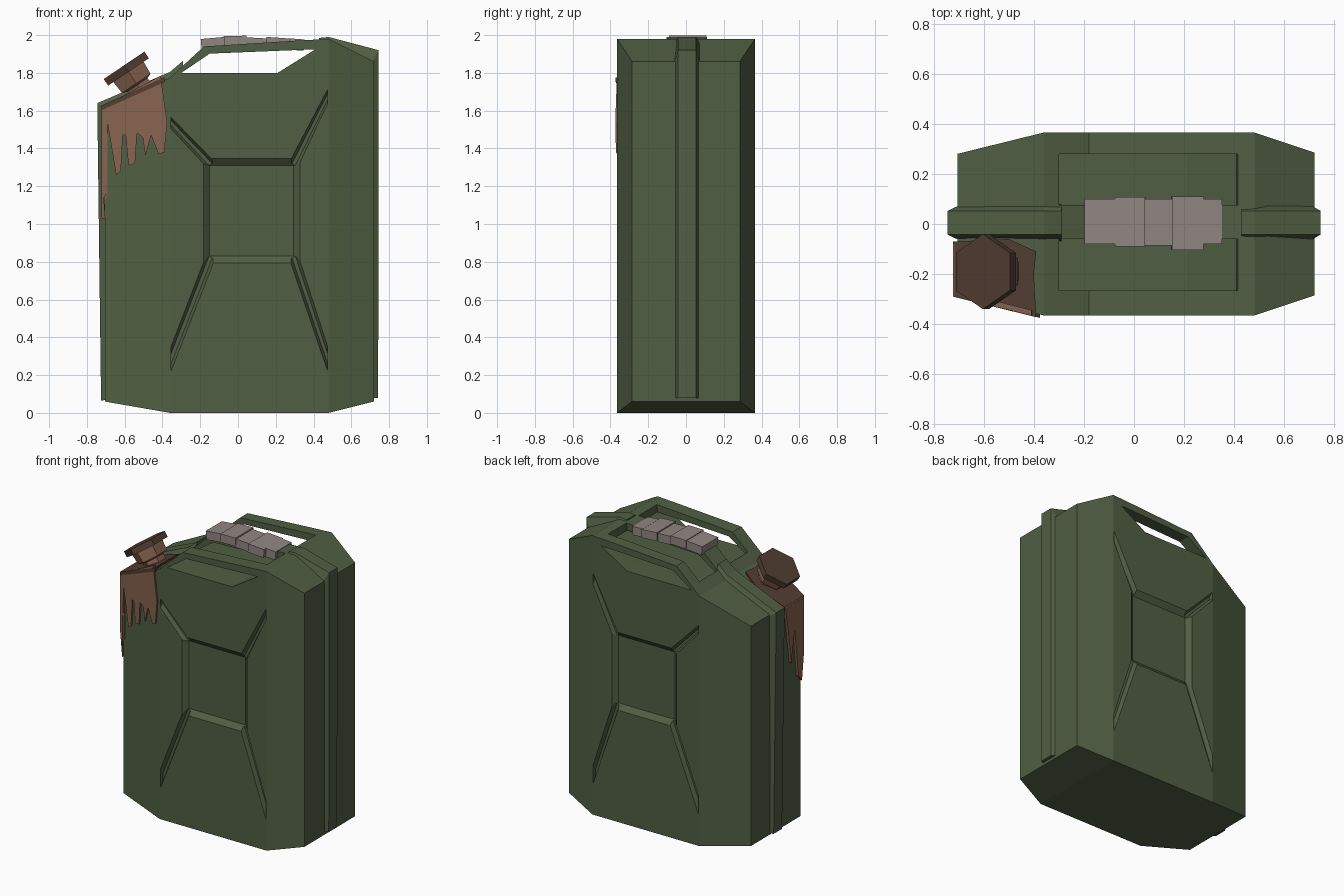
import bpy, bmesh, math
from mathutils import Matrix, Vector

if "Cube" in bpy.data.objects:
    bpy.data.objects.remove(bpy.data.objects["Cube"])


def material(name, rgb):
    m = bpy.data.materials.new(name)
    m.diffuse_color = (*rgb, 1)
    m.use_nodes = True
    m.node_tree.nodes["Principled BSDF"].inputs["Base Color"].default_value = m.diffuse_color
    return m


GREEN = material("olive green", (0.082, 0.114, 0.056))
GREY = material("cloth grey", (0.28, 0.24, 0.225))
RUST = material("rust brown", (0.24, 0.125, 0.077))
DARK = material("dark brown", (0.085, 0.047, 0.032))


def loft(name, loops, mat=None):
    """Closed solid through equal-length loops of 3D points."""
    bm = bmesh.new()
    rings = [[bm.verts.new(p) for p in loop] for loop in loops]
    n = len(rings[0])
    for a, b in zip(rings, rings[1:]):
        for i in range(n):
            j = (i + 1) % n
            bm.faces.new((a[i], a[j], b[j], b[i]))
    bm.faces.new(rings[0])
    bm.faces.new(rings[-1])
    bmesh.ops.recalc_face_normals(bm, faces=bm.faces)
    me = bpy.data.meshes.new(name)
    bm.to_mesh(me)
    bm.free()
    ob = bpy.data.objects.new(name, me)
    bpy.context.collection.objects.link(ob)
    if mat:
        me.materials.append(mat)
    return ob


def along_y(pts, y):
    return [(x, y, z) for x, z in pts]


def cut(target, cutter):
    mod = target.modifiers.new("cut", "BOOLEAN")
    mod.operation = "DIFFERENCE"
    mod.solver = "EXACT"
    mod.object = cutter
    bpy.context.view_layer.objects.active = target
    bpy.ops.object.modifier_apply(modifier=mod.name)
    bpy.data.objects.remove(cutter)


# Can body: rectangular sections (x, half depth, bottom, top) lofted along x
sections = [(-0.705, 0.28, 0.06, 1.62), (-0.36, 0.365, 0, 1.775), (-0.18, 0.365, 0, 1.94),
            (0.30, 0.365, 0, 1.97), (0.48, 0.365, 0, 1.98), (0.72, 0.285, 0.06, 1.86)]
body = loft("can_body", [[(x, -d, b), (x, d, b), (x, d, t), (x, -d, t)]
                         for x, d, b, t in sections], GREEN)

# Handle opening right through, and two slots that leave three handle bars
hole = [(-0.30, 1.80), (0.21, 1.80), (0.41, 1.925), (-0.15, 1.902)]
cut(body, loft("hole_cutter", [along_y(hole, -0.6), along_y(hole, 0.6)]))
slot = [(-0.30, 1.80), (0.21, 1.80), (0.41, 1.925), (0.425, 2.1), (-0.30, 2.1)]
for y0, y1 in ((-0.265, -0.06), (0.075, 0.28)):
    cut(body, loft("slot_cutter", [along_y(slot, y0), along_y(slot, y1)]))

# Pressed square and four pressed arms on the front and back
square_out = [(-0.19, 0.785), (0.335, 0.785), (0.335, 1.355), (-0.19, 1.355)]
square_in = [(-0.15, 0.83), (0.295, 0.83), (0.295, 1.31), (-0.15, 1.31)]
arms = [[(-0.355, 1.57), (-0.355, 1.50), (-0.17, 1.30), (-0.12, 1.33)],
        [(0.475, 1.72), (0.475, 1.63), (0.32, 1.30), (0.27, 1.33)],
        [(-0.355, 0.36), (-0.355, 0.21), (-0.12, 0.81), (-0.17, 0.84)],
        [(0.475, 0.36), (0.475, 0.21), (0.27, 0.81), (0.32, 0.84)]]


def narrowed(quad, k=0.35):
    p = [Vector(q) for q in quad]
    m0, m1 = (p[0] + p[1]) / 2, (p[2] + p[3]) / 2
    mids = (m0, m0, m1, m1)
    return [tuple(m + (q - m) * k) for q, m in zip(p, mids)]


for s in (-1, 1):
    cut(body, loft("square_cutter", [along_y(square_out, s * 0.372), along_y(square_in, s * 0.335)]))
    for arm in arms:
        cut(body, loft("arm_cutter", [along_y(arm, s * 0.372), along_y(narrowed(arm), s * 0.337)]))


# Bevelled centre seams on both narrow sides, running up onto the top
def seam(name, outer, inner):
    loft(name, [[(xi, -0.068, zi), (xo, -0.042, zo), (xo, 0.052, zo), (xi, 0.078, zi)]
                for (xo, zo), (xi, zi) in zip(outer, inner)], GREEN)


seam("left_seam", [(-0.725, 0.065), (-0.745, 1.64), (-0.36, 1.805), (-0.29, 1.865)],
     [(-0.69, 0.07), (-0.69, 1.60), (-0.36, 1.76), (-0.29, 1.82)])
seam("right_seam", [(0.742, 0.08), (0.745, 1.92), (0.48, 1.99), (0.43, 1.985)],
     [(0.70, 0.08), (0.70, 1.84), (0.48, 1.96), (0.43, 1.95)])

# Cloth wrapping on the middle handle: x start, x end, y low, y high, z top, tilt
wraps = [(-0.195, -0.065, -0.08, 0.10, 1.985, -5), (-0.075, 0.045, -0.09, 0.108, 1.996, -1),
         (0.04, 0.16, -0.085, 0.10, 1.985, 3), (0.15, 0.275, -0.103, 0.11, 1.986, 4),
         (0.265, 0.35, -0.08, 0.10, 1.98, 4)]
for i, (x0, x1, y0, y1, top, tilt) in enumerate(wraps):
    h = 0.06
    cx, cz = (x0 + x1) / 2, top - h / 2
    box = [(x0 - cx, -h / 2), (x1 - cx, -h / 2), (x1 - cx, h / 2), (x0 - cx, h / 2)]
    w = loft(f"handle_wrap_{i + 1}", [along_y(box, y0), along_y(box, y1)], GREY)
    w.data.transform(Matrix.Translation((cx, 0, cz)) @ Matrix.Rotation(math.radians(tilt), 4, "Y"))

# Tilted hexagonal spout and cap
AXIS = Vector((-0.56, 0, 0.83)).normalized()
SIDE = Vector((AXIS.z, 0, -AXIS.x))
TOP = Vector((-0.603, -0.19, 1.84))


def hexagon(depth, r):
    c = TOP - AXIS * depth
    return [c + SIDE * (r * math.sin(k * math.pi / 3)) + Vector((0, r * math.cos(k * math.pi / 3), 0))
            for k in range(6)]


loft("cap", [hexagon(0, 0.15), hexagon(0.042, 0.15)], DARK)
loft("spout", [hexagon(0.035, 0.112), hexagon(0.115, 0.105), hexagon(0.125, 0.075),
               hexagon(0.22, 0.075)], RUST)

# Spilled rust: front sheet with drips, side sheet and top sheet
drips = [(-0.718, 1.62), (-0.41, 1.785), (-0.375, 1.54), (-0.39, 1.38), (-0.42, 1.37), (-0.46, 1.47),
         (-0.49, 1.36), (-0.505, 1.46), (-0.535, 1.48), (-0.545, 1.32), (-0.58, 1.31), (-0.595, 1.47),
         (-0.61, 1.47), (-0.62, 1.28), (-0.645, 1.26), (-0.67, 1.41), (-0.69, 1.53), (-0.70, 1.30),
         (-0.705, 1.03), (-0.718, 1.2)]
loft("front_spill", [[(x, -0.28 - 0.247 * (x + 0.705) + o, z) for x, z in drips]
                     for o in (-0.013, 0.01)], RUST)
side = [(-0.29, 1.63), (-0.08, 1.63), (-0.11, 1.48), (-0.15, 1.20), (-0.19, 1.42), (-0.23, 1.08),
        (-0.27, 1.03), (-0.29, 1.2)]
loft("side_spill", [[(x, y, z) for y, z in side] for x in (-0.722, -0.69)], RUST)
top = [(-0.722, -0.29), (-0.60, -0.32), (-0.39, -0.372), (-0.40, -0.20), (-0.39, -0.11),
       (-0.50, -0.06), (-0.722, -0.07)]
loft("top_spill", [[(x, y, 1.62 + 0.449 * (x + 0.705) + o) for x, y in top]
                   for o in (-0.01, 0.015)], DARK)
